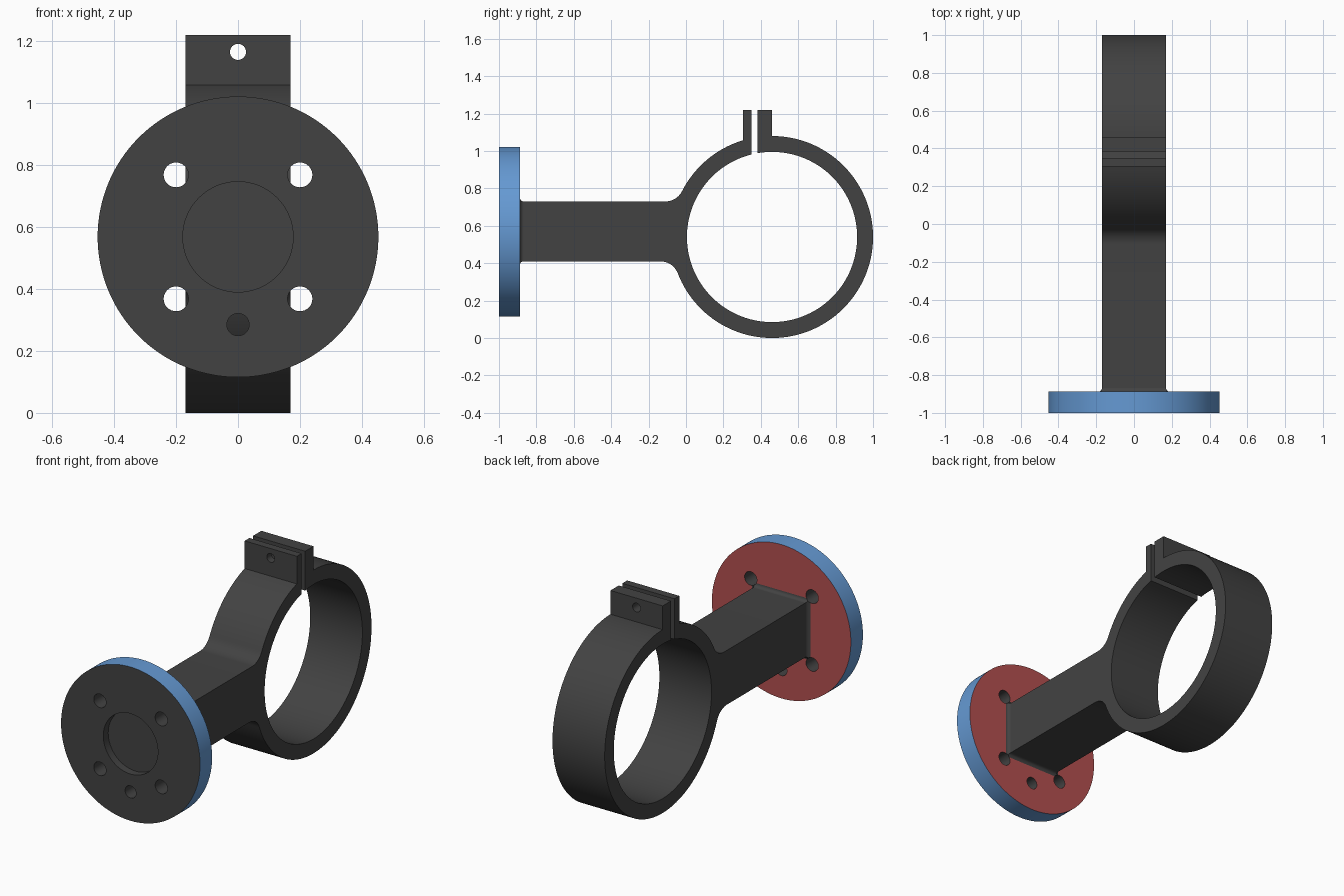
import bpy, bmesh
from math import sin, cos, pi, atan2, sqrt, radians

if "Cube" in bpy.data.objects:
    bpy.data.objects.remove(bpy.data.objects["Cube"])


def material(name, rgb):
    m = bpy.data.materials.new(name)
    m.diffuse_color = (*rgb, 1)
    m.use_nodes = True
    m.node_tree.nodes["Principled BSDF"].inputs["Base Color"].default_value = m.diffuse_color
    return m


GREY = material("dark grey", (0.055, 0.055, 0.055))
BLUE = material("blue", (0.13, 0.32, 0.65))
RED = material("red", (0.45, 0.08, 0.08))

# Main dimensions
HALF_W = 0.17                       # half width of arm and ring
RY, RZ, R_OUT, R_IN = 0.46, 0.54, 0.54, 0.455
ARM_LOW, ARM_TOP, FILLET = 0.41, 0.73, 0.1
FRONT, BACK, FZ, FR = -1.0, -0.888, 0.568, 0.453
EAR_TOP = 1.22


def add_object(name, bm, mats):
    bmesh.ops.recalc_face_normals(bm, faces=bm.faces)
    me = bpy.data.meshes.new(name)
    bm.to_mesh(me)
    bm.free()
    for m in mats:
        me.materials.append(m)
    ob = bpy.data.objects.new(name, me)
    bpy.context.collection.objects.link(ob)
    return ob


def cylinder_y(bm, x, z, r, y0, y1, n):
    ring = [bm.verts.new((x + r * cos(2 * pi * i / n), y0, z + r * sin(2 * pi * i / n)))
            for i in range(n)]
    face = bm.faces.new(ring)
    new = bmesh.ops.extrude_face_region(bm, geom=[face])["geom"]
    for v in new:
        if isinstance(v, bmesh.types.BMVert):
            v.co.y = y1


def arc(cy, cz, r, a0, a1, n):
    return [(cy + r * cos(a0 + (a1 - a0) * i / n), cz + r * sin(a0 + (a1 - a0) * i / n))
            for i in range(n + 1)]


def cut(ob, cutter):
    mod = ob.modifiers.new("holes", 'BOOLEAN')
    mod.operation, mod.solver, mod.object = 'DIFFERENCE', 'EXACT', cutter


def smooth(ob):
    bpy.ops.object.select_all(action='DESELECT')
    ob.select_set(True)
    bpy.context.view_layer.objects.active = ob
    for mod in list(ob.modifiers):
        bpy.ops.object.modifier_apply(modifier=mod.name)
    bpy.ops.object.shade_smooth_by_angle(angle=radians(30))


def ring_angle(y, r):
    """Angle on the upper half of a circle around the ring centre at a given y."""
    return atan2(sqrt(r * r - (y - RY) ** 2), y - RY)


# Arm, split ring and clamp ears: one closed side profile
top_c = RY - sqrt((R_OUT + FILLET) ** 2 - (ARM_TOP + FILLET - RZ) ** 2)
low_c = RY - sqrt((R_OUT + FILLET) ** 2 - (ARM_LOW - FILLET - RZ) ** 2)
top_a = atan2(ARM_TOP + FILLET - RZ, top_c - RY)
low_a = atan2(ARM_LOW - FILLET - RZ, low_c - RY)
slot_front, slot_back, ear_front, ear_back = 0.35, 0.383, 0.305, 0.46

profile = [(slot_front, EAR_TOP), (ear_front, EAR_TOP)]
profile += arc(RY, RZ, R_OUT, ring_angle(ear_front, R_OUT), top_a, 20)
profile += arc(top_c, ARM_TOP + FILLET, FILLET, top_a - pi, -pi / 2, 10)[1:]
profile += [(BACK - 0.01, ARM_TOP), (BACK - 0.01, ARM_LOW)]
profile += arc(low_c, ARM_LOW - FILLET, FILLET, pi / 2, low_a + pi, 10)
profile += arc(RY, RZ, R_OUT, low_a, pi / 2, 90)[1:]
profile += [(ear_back, EAR_TOP), (slot_back, EAR_TOP)]
profile += arc(RY, RZ, R_IN, ring_angle(slot_back, R_IN),
               ring_angle(slot_front, R_IN) - 2 * pi, 120)

bm = bmesh.new()
side = bm.faces.new([bm.verts.new((-HALF_W, y, z)) for y, z in profile])
new = bmesh.ops.extrude_face_region(bm, geom=[side])["geom"]
for v in new:
    if isinstance(v, bmesh.types.BMVert):
        v.co.x = HALF_W
arm = add_object("arm_and_clamp_ring", bm, [GREY])

# Flared foot where the arm meets the flange
bm = bmesh.new()
foot_r, mid, half_h = 0.02, (ARM_LOW + ARM_TOP) / 2, (ARM_TOP - ARM_LOW) / 2
loops = []
for i in range(6):
    a = pi / 2 * i / 5
    grow, y = foot_r * (1 - sin(a)), BACK + foot_r * (1 - cos(a))
    w, h = HALF_W + grow, half_h + grow
    loops.append([bm.verts.new((sx * w, y, mid + sz * h))
                  for sx, sz in ((-1, -1), (1, -1), (1, 1), (-1, 1))])
for a, b in zip(loops, loops[1:]):
    for i in range(4):
        bm.faces.new((a[i], a[(i + 1) % 4], b[(i + 1) % 4], b[i]))
bm.faces.new(loops[0])
bm.faces.new(loops[-1])
foot = add_object("arm_foot", bm, [GREY])

# Round flange: grey front, blue rim, red back
bm = bmesh.new()
cylinder_y(bm, 0, FZ, FR, FRONT, BACK, 128)
bm.normal_update()
flange = add_object("flange", bm, [GREY, BLUE, RED])
for p in flange.data.polygons:
    p.material_index = 1 if abs(p.normal.y) < 0.5 else (2 if p.normal.y > 0 else 0)

# Cutters: bolt holes, locating hole, shallow recess, clamp screw hole
bm = bmesh.new()
for sx in (-1, 1):
    for sz in (-1, 1):
        cylinder_y(bm, sx * 0.2, FZ + sz * 0.2, 0.04, FRONT - 0.1, BACK + 0.03, 32)
cylinder_y(bm, 0, 0.285, 0.036, FRONT - 0.1, BACK + 0.03, 32)
cylinder_y(bm, 0, FZ, 0.178, FRONT - 0.1, FRONT + 0.046, 64)
flange_cutter = add_object("flange_hole_cutter", bm, [GREY])
bm = bmesh.new()
cylinder_y(bm, 0, 1.165, 0.026, 0.2, 0.6, 32)
screw_cutter = add_object("screw_hole_cutter", bm, [GREY])

cut(flange, flange_cutter)
cut(foot, flange_cutter)
cut(arm, flange_cutter)
cut(arm, screw_cutter)
for ob in (flange, foot, arm):
    smooth(ob)
for c in (flange_cutter, screw_cutter):
    c.hide_render = True
    c.hide_set(True)
